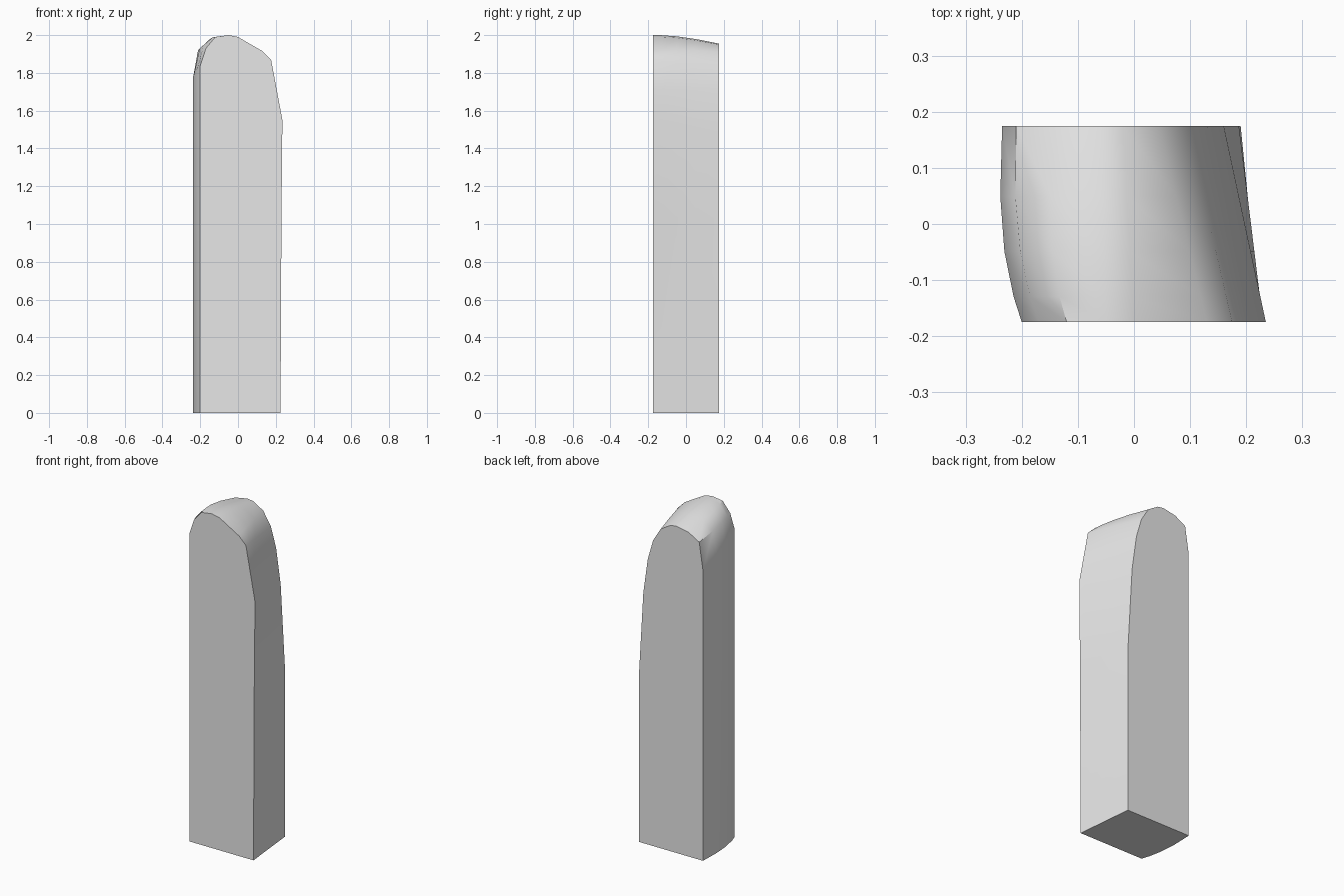
import bpy
import bmesh
import math

cube = bpy.data.objects.get("Cube")
if cube:
    bpy.data.objects.remove(cube, do_unlink=True)

DEPTH = 0.175  # half of the slab thickness

# Matching outline points (x, z) of the front and back faces
front = [(0.225, 0), (0.23, 1.03), (0.235, 1.55), (0.205, 1.71), (0.175, 1.87),
         (0.13, 1.915), (0, 1.99), (-0.05, 2), (-0.12, 1.99), (-0.17, 1.93),
         (-0.2, 1.84), (-0.2, 0)]
back = [(0.19, 0), (0.187, 1.03), (0.16, 1.5), (0.13, 1.71), (0.095, 1.83),
        (0.045, 1.91), (-0.02, 1.95), (-0.06, 1.955), (-0.14, 1.94), (-0.21, 1.9),
        (-0.235, 1.735), (-0.235, 0)]


def section(bm, t):
    """One cross-section between front and back, bulging on its rounded side."""
    swell = math.sin(math.pi * t ** 0.85)
    ring = []
    for (fx, fz), (bx, bz) in zip(front, back):
        x = fx + (bx - fx) * t
        z = fz + (bz - fz) * t
        if fx < -0.1:
            x -= 0.019 * swell
        if fz > 1.9:
            z += 0.01 * swell
        ring.append(bm.verts.new((x, DEPTH * (2 * t - 1), z)))
    return ring


# Upright rounded slab, lofted from front to back
bm = bmesh.new()
rings = [section(bm, t) for t in (0, 0.13, 0.36, 0.64, 1)]
count = len(front)
for a, b in zip(rings, rings[1:]):
    for i in range(count):
        j = (i + 1) % count
        bm.faces.new((a[i], a[j], b[j], b[i]))
bm.faces.new(rings[0])
bm.faces.new(rings[-1])
bmesh.ops.recalc_face_normals(bm, faces=bm.faces)
mesh = bpy.data.meshes.new("standing_slab")
bm.to_mesh(mesh)
bm.free()
slab = bpy.data.objects.new("standing_slab", mesh)
bpy.context.collection.objects.link(slab)

# Plain stone colour
stone = bpy.data.materials.new("light_grey")
stone.use_nodes = True
grey = (0.8, 0.8, 0.8, 1)
stone.diffuse_color = grey
stone.node_tree.nodes["Principled BSDF"].inputs["Base Color"].default_value = grey
mesh.materials.append(stone)

# Smooth sides with crisp front, back and base edges
bpy.ops.object.select_all(action="DESELECT")
slab.select_set(True)
bpy.context.view_layer.objects.active = slab
bpy.ops.object.shade_smooth_by_angle(angle=math.radians(40))
